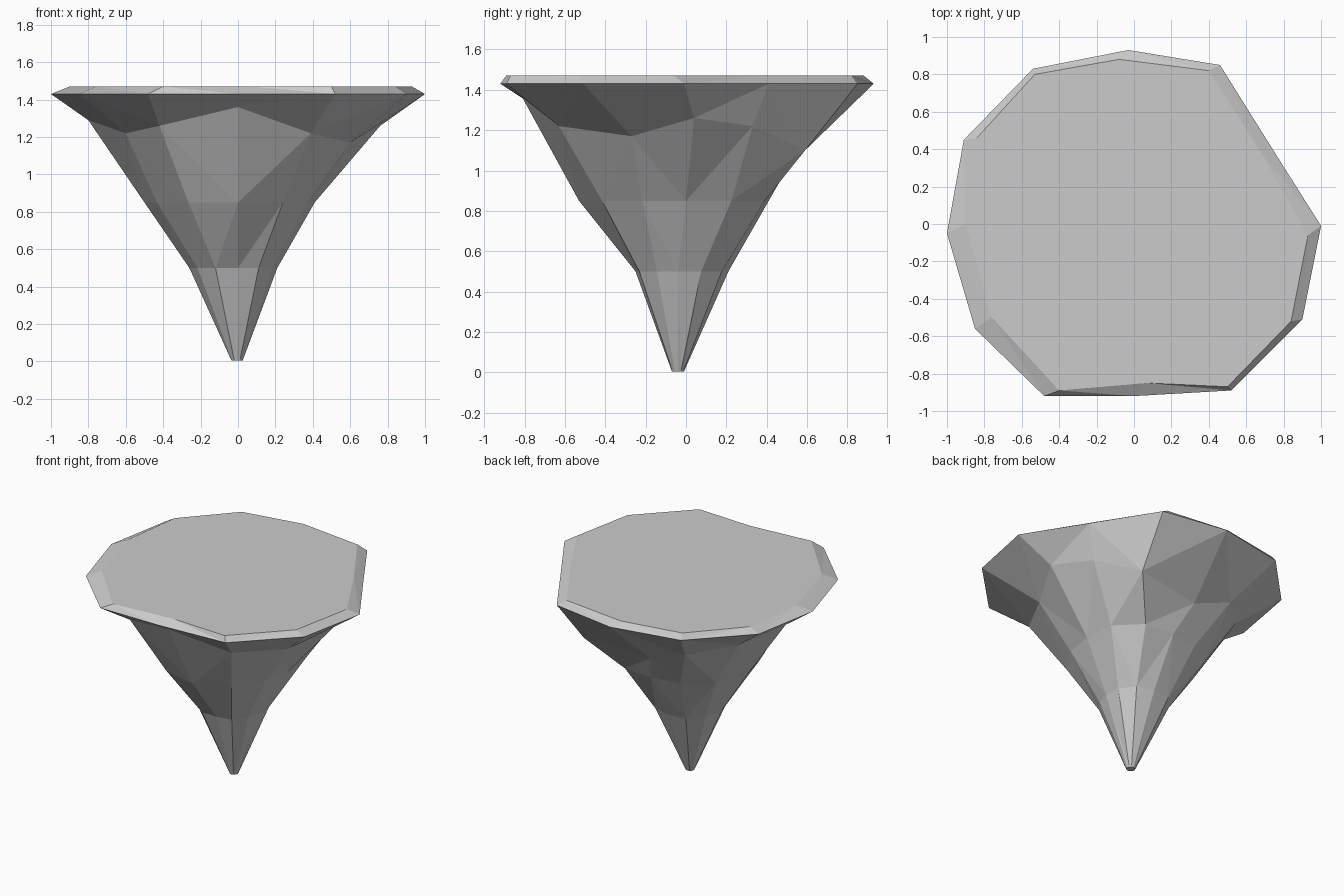
import bpy, bmesh
from math import cos, sin, radians

if "Cube" in bpy.data.objects:
    bpy.data.objects.remove(bpy.data.objects["Cube"])


def polar_ring(center, z, radii):
    """Twelve-sided ring with its own radius at every 30 degrees."""
    cx, cy = center
    return [(cx + r * cos(radians(30 * i)), cy + r * sin(radians(30 * i)), z)
            for i, r in enumerate(radii)]


# Widest outline of the rock, anticlockwise from +x
rim = [(1, -.01), (.735, .41), (.46, .85), (-.03, .93), (-.54, .83), (-.91, .45),
       (-1, -.05), (-.85, -.56), (-.48, -.92), (0, -.92), (.52, -.89), (.9, -.51)]
# Flat top outline, slightly inset
top = [(.93, -.06), (.68, .38), (.40, .82), (-.08, .88), (-.53, .80), (-.84, .46),
       (-.90, 0), (-.76, -.5), (-.40, -.89), (.07, -.85), (.5, -.87), (.84, -.52)]
# Uneven shoulder under the rim
shoulder = [(.76, .04, 1.26), (.63, .33, 1.22), (.42, .59, 1.10), (-.08, .53, 1.06),
            (-.38, .55, 1.17), (-.64, .30, 1.22), (-.80, -.02, 1.29), (-.60, -.40, 1.22),
            (-.42, -.66, 1.26), (0, -.81, 1.36), (.39, -.63, 1.22), (.60, -.27, 1.17)]

rings = [
    [(x, y, 1.47) for x, y in top],
    [(x, y, 1.43) for x, y in rim],
    shoulder,
    polar_ring((0, 0), .85, [.41, .45, .45, .41, .43, .47, .50, .50, .53, .53, .48, .43]),
    polar_ring((0, -.04), .50, [.21, .23, .25, .25, .27, .26, .26, .25, .24, .21, .22, .21]),
    polar_ring((-.005, -.04), .005, [.03] * 12),
]

# Chipped rock tapering to a blunt tip
bm = bmesh.new()
loops = [[bm.verts.new(p) for p in ring] for ring in rings]
for upper, lower in zip(loops, loops[1:]):
    for i in range(12):
        j = (i + 1) % 12
        bm.faces.new((upper[i], lower[i], lower[j], upper[j]))
bm.faces.new(loops[0])
bm.faces.new(loops[-1][::-1])
bmesh.ops.triangulate(bm, faces=[f for f in bm.faces if len(f.verts) == 4])
bmesh.ops.recalc_face_normals(bm, faces=bm.faces)
mesh = bpy.data.meshes.new("floating_rock")
bm.to_mesh(mesh)
bm.free()
bpy.context.collection.objects.link(bpy.data.objects.new("floating_rock", mesh))
